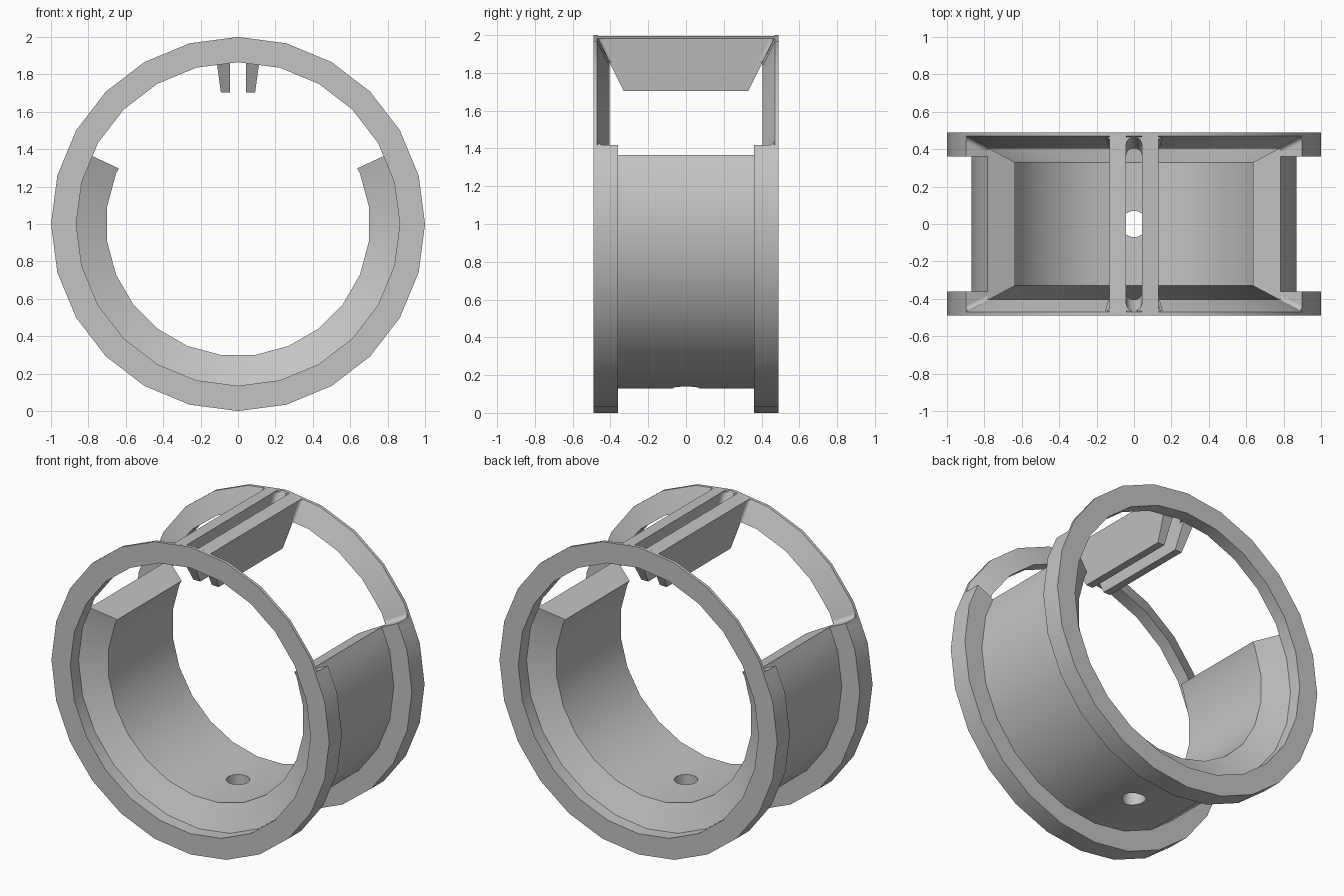
import bpy, bmesh
from math import sin, cos, radians, pi
from mathutils import Vector

cube = bpy.data.objects.get("Cube")
if cube:
    bpy.data.objects.remove(cube)

STEP = 15            # facet angle of the round parts
END = 25             # angle above horizontal where the windows begin
CENTRE = 1.0
WEB = 0.13           # outer rib side, as x per unit of radius
SLOT = 0.042         # half width of the slot between the ribs

grey = bpy.data.materials.new("plain grey")
grey.use_nodes = True
grey.diffuse_color = (0.55, 0.55, 0.55, 1)
grey.node_tree.nodes["Principled BSDF"].inputs["Base Color"].default_value = (0.55, 0.55, 0.55, 1)


def finish(name, bm):
    bmesh.ops.recalc_face_normals(bm, faces=bm.faces)
    mesh = bpy.data.meshes.new(name)
    bm.to_mesh(mesh)
    bm.free()
    mesh.materials.append(grey)
    obj = bpy.data.objects.new(name, mesh)
    bpy.context.collection.objects.link(obj)
    return obj


def smooth(obj):
    bpy.ops.object.select_all(action='DESELECT')
    obj.select_set(True)
    bpy.context.view_layer.objects.active = obj
    bpy.ops.object.shade_smooth_by_angle(angle=radians(30))


def loft(name, rings):
    """Skin a list of closed rings and cap both ends."""
    bm = bmesh.new()
    loops = [[bm.verts.new(p) for p in ring] for ring in rings]
    n = len(loops[0])
    for a, b in zip(loops, loops[1:]):
        for i in range(n):
            j = (i + 1) % n
            bm.faces.new((a[i], a[j], b[j], b[i]))
    bm.faces.new(loops[0])
    bm.faces.new(loops[-1])
    return finish(name, bm)


def on_facets(radius, offset, angle):
    """Distance to a regular polygon's side at the given angle."""
    half = STEP / 2
    return radius * cos(radians(half)) / cos(radians((angle - offset) % STEP - half))


def sweep(name, section, start, stop):
    """Turn a section of (radius, y, facet offset) about the y axis."""
    half = STEP / 2
    first = int(start // half) + 1
    angles = [start] + [k * half for k in range(first, int(stop // half) + 1)
                        if start < k * half < stop] + [stop]
    rings = []
    for t in angles:
        ring = []
        for radius, y, offset in section:
            r = on_facets(radius, offset, t)
            ring.append((r * cos(radians(t)), y, CENTRE + r * sin(radians(t))))
        rings.append(ring)
    return loft(name, rings)


def cone_y(r):
    """Half depth of the tapered window wall at a radius."""
    return 0.33 + (r - 0.706) * 0.14 / 0.294


# Lower band with its two end flanges and flared mouths
half_section = [(0.87, 0.36, 0), (1, 0.36, 0), (1, 0.49, 0), (0.865, 0.49, 0),
                (0.865, 0.405, 0), (0.706, 0.33, 7.5)]
section = half_section + [(r, -y, o) for r, y, o in reversed(half_section)]
band = sweep("lower_band", section, -180 - END, END)

# Drain hole through the bottom of the band
bpy.ops.mesh.primitive_cylinder_add(vertices=32, radius=0.07, depth=0.5, location=(0, 0, 0.2))
cutter = bpy.context.object
cutter.hide_render = True
bpy.context.view_layer.objects.active = band
mod = band.modifiers.new("hole", 'BOOLEAN')
mod.object = cutter
mod.operation = 'DIFFERENCE'
mod.solver = 'EXACT'
bpy.ops.object.modifier_apply(modifier=mod.name)
bpy.data.objects.remove(cutter)
smooth(band)

# Thin tapered arches over the windows
for side, label in ((-1, "front"), (1, "back")):
    arch = [(1, side * 0.49, 0), (1, side * 0.47, 0),
            (0.865, side * 0.405, 0), (0.865, side * 0.49, 0)]
    smooth(sweep(label + "_arch", arch, END, 180 - END))


def fillet(name, corners, along, axial, radius):
    """Concave corner fill running between two corner points."""
    rings = []
    for p in corners:
        mid = p + radius * (along + axial)
        arc = [mid - radius * (cos(k * pi / 12) * along + sin(k * pi / 12) * axial)
               for k in range(7)]
        rings.append([p] + arc)
    smooth(loft(name, rings))


LEVELS = (0.866, 0.99)
for sx, xname in ((-1, "right"), (1, "left")):
    # Twin rib: straight slot side, radial window side, sloping ends
    rings = []
    for r in (0.703, 1.0):
        xo = WEB * r
        drop = (r > 0.9) * 0.13
        ring = []
        for x, y in ((SLOT, -1), (xo, -1), (xo, 1), (SLOT, 1)):
            ring.append((sx * x, y * cone_y(r), CENTRE + r - drop * x))
        rings.append(ring)
    loft(xname + "_rib", rings)

    # Rounded corners of the slot and windows
    for sy, yname in ((-1, "front"), (1, "back")):
        tag = xname + "_" + yname
        axial = Vector((0, -sy, 0))
        slot = [Vector((sx * SLOT, sy * cone_y(r), CENTRE + r)) for r in LEVELS]
        fillet(tag + "_slot_corner", slot, Vector((-sx, 0, 0)), axial, SLOT)
        rib = [Vector((sx * WEB * r, sy * cone_y(r), CENTRE + r * 0.99)) for r in LEVELS]
        fillet(tag + "_rib_corner", rib, Vector((sx, 0, 0)), axial, 0.025)
        c, s = cos(radians(END)), sin(radians(END))
        low = [Vector((sx * r * c, sy * cone_y(r), CENTRE + r * s)) for r in LEVELS]
        fillet(tag + "_window_corner", low, Vector((-sx * s, 0, c)), axial, 0.025)
